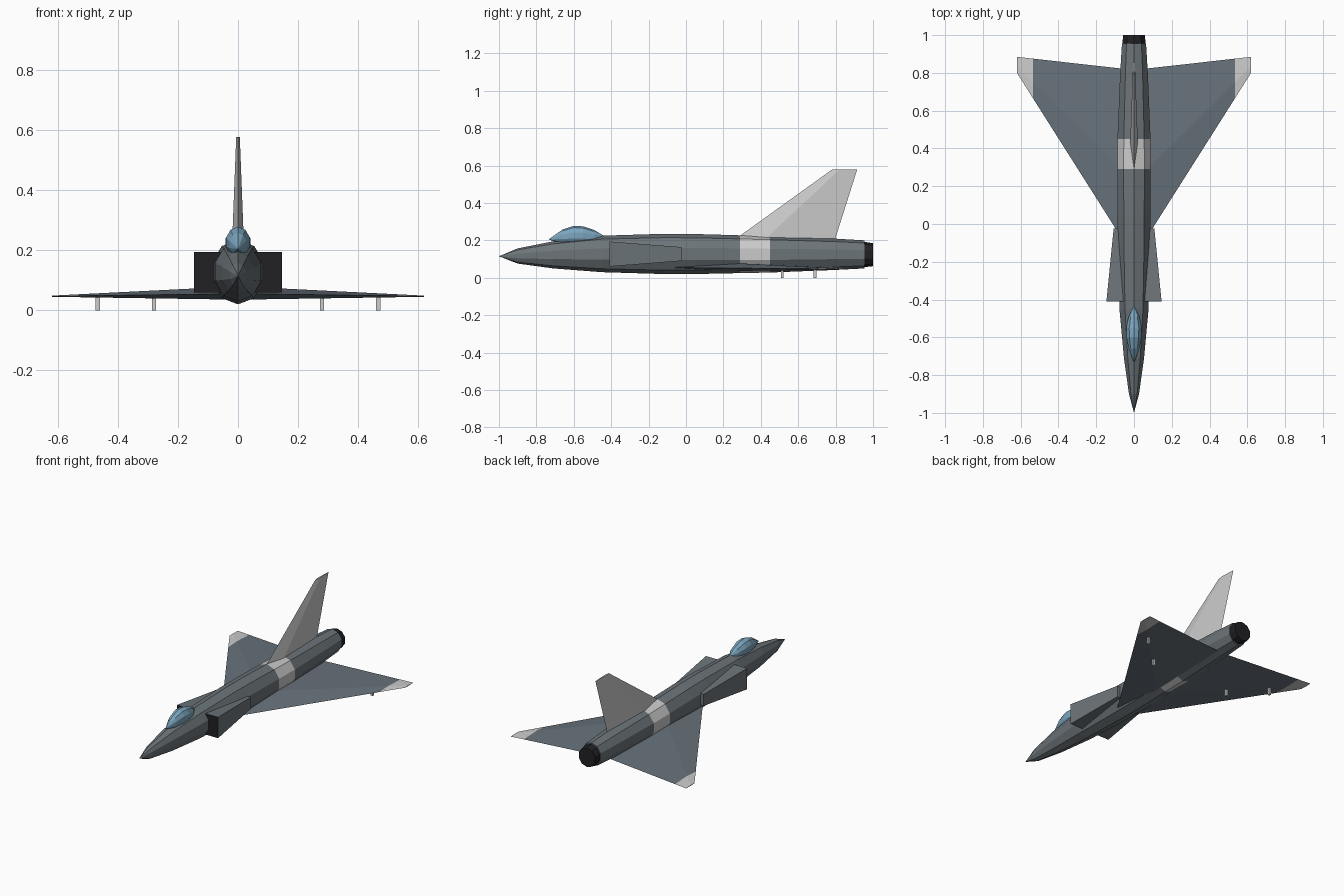
import bpy, bmesh
from math import sin, cos, pi

if "Cube" in bpy.data.objects:
    bpy.data.objects.remove(bpy.data.objects["Cube"])


def mat(name, r, g, b):
    m = bpy.data.materials.new(name)
    m.diffuse_color = (r, g, b, 1)
    m.use_nodes = True
    m.node_tree.nodes["Principled BSDF"].inputs["Base Color"].default_value = m.diffuse_color
    return m


BODY = mat("slate", 0.15, 0.175, 0.19)
WING = mat("blue_slate", 0.14, 0.17, 0.20)
LIGHT = mat("light_grey", 0.55, 0.55, 0.54)
DARK = mat("near_black", 0.015, 0.015, 0.018)
GLASS = mat("glass", 0.20, 0.38, 0.52)


def loft(name, rings, mats, pick=lambda i: 0, mirror=False, front=None):
    """Skin equal-sized rings of points, cap both ends; pick(i) is the material of strip i."""
    bm = bmesh.new()
    rows = [[bm.verts.new(p) for p in ring] for ring in rings]
    n = len(rows[0])
    for i in range(len(rows) - 1):
        for k in range(n):
            j = (k + 1) % n
            f = bm.faces.new((rows[i][k], rows[i][j], rows[i + 1][j], rows[i + 1][k]))
            f.material_index = pick(i)
    cap = bm.faces.new(rows[0])
    cap.material_index = pick(0) if front is None else front
    bm.faces.new(rows[-1]).material_index = pick(len(rows) - 2)
    bmesh.ops.remove_doubles(bm, verts=bm.verts, dist=1e-5)
    bmesh.ops.recalc_face_normals(bm, faces=bm.faces)
    me = bpy.data.meshes.new(name)
    bm.to_mesh(me)
    bm.free()
    for m in mats:
        me.materials.append(m)
    ob = bpy.data.objects.new(name, me)
    bpy.context.collection.objects.link(ob)
    if mirror:
        ob.modifiers.new("mirror", 'MIRROR').use_mirror_merge = False
    return ob


def ring(y, r, z0, z1, n=10):
    """Upright n-sided oval at y with half-width r between z0 and z1."""
    zc, h = (z0 + z1) / 2, (z1 - z0) / 2
    return [(r * sin(2 * pi * k / n), y, zc - h * cos(2 * pi * k / n)) for k in range(n)]


# Fuselage with a light band
body = [(-1, 1e-6, 0.115, 0.115001), (-0.9, 0.028, 0.076, 0.157), (-0.71, 0.056, 0.050, 0.195),
        (-0.45, 0.081, 0.030, 0.225), (-0.12, 0.090, 0.020, 0.235), (0.05, 0.092, 0.020, 0.234),
        (0.29, 0.093, 0.025, 0.227), (0.45, 0.092, 0.028, 0.222), (0.8, 0.077, 0.042, 0.209),
        (0.955, 0.067, 0.050, 0.200)]
loft("fuselage", [ring(*s) for s in body], [BODY, LIGHT], lambda i: int(i == 6))

# Exhaust nozzle
loft("nozzle", [ring(0.94, 0.065, 0.055, 0.194), ring(1.0, 0.061, 0.062, 0.185)], [DARK])

# Canopy
canopy = [(-0.735, 1e-6, 0.205, 0.205001), (-0.66, 0.030, 0.18, 0.258), (-0.60, 0.042, 0.175, 0.278),
          (-0.55, 0.043, 0.175, 0.275), (-0.49, 0.030, 0.18, 0.255), (-0.435, 1e-6, 0.222, 0.222001)]
loft("canopy", [ring(*s) for s in canopy], [GLASS])


# Delta wings: diamond section, light tips
def wing_ring(x):
    t = (x - 0.04) / 0.58
    le, te = -0.115 + 0.915 * t, 0.82 + 0.065 * t
    mid = le + 0.4 * (te - le)
    zc = 0.055 - 0.008 * t
    return [(x, le, zc), (x, mid, 0.078 - 0.029 * t), (x, te, zc), (x, mid, 0.036 + 0.009 * t)]


loft("wings", [wing_ring(x) for x in (0.04, 0.535, 0.62)], [WING, LIGHT], lambda i: i, mirror=True)


# Tail fin
def fin_ring(z, y0, y1, w):
    ym = y0 + 0.3 * (y1 - y0)
    return [(0, y0, z), (w, ym, z), (0, y1, z), (-w, ym, z)]


loft("tail_fin", [fin_ring(0.19, 0.24, 0.792, 0.021), fin_ring(0.578, 0.78, 0.915, 0.006)], [LIGHT])


# Side air intakes, dark at the mouth
def box_ring(y, x0, x1, z0, z1):
    return [(x0, y, z0), (x1, y, z0), (x1, y, z1), (x0, y, z1)]


loft("air_intakes", [box_ring(-0.41, 0.04, 0.146, 0.060, 0.194),
                     box_ring(-0.025, 0.05, 0.108, 0.090, 0.164)],
     [BODY, DARK], mirror=True, front=1)

# Underwing pylons
for label, x, y in (("inner", 0.28, 0.515), ("outer", 0.467, 0.69)):
    loft(label + "_pylons", [box_ring(y - 0.007, x - 0.007, x + 0.007, 0.0, 0.046),
                             box_ring(y + 0.007, x - 0.007, x + 0.007, 0.0, 0.046)],
         [LIGHT], mirror=True)
